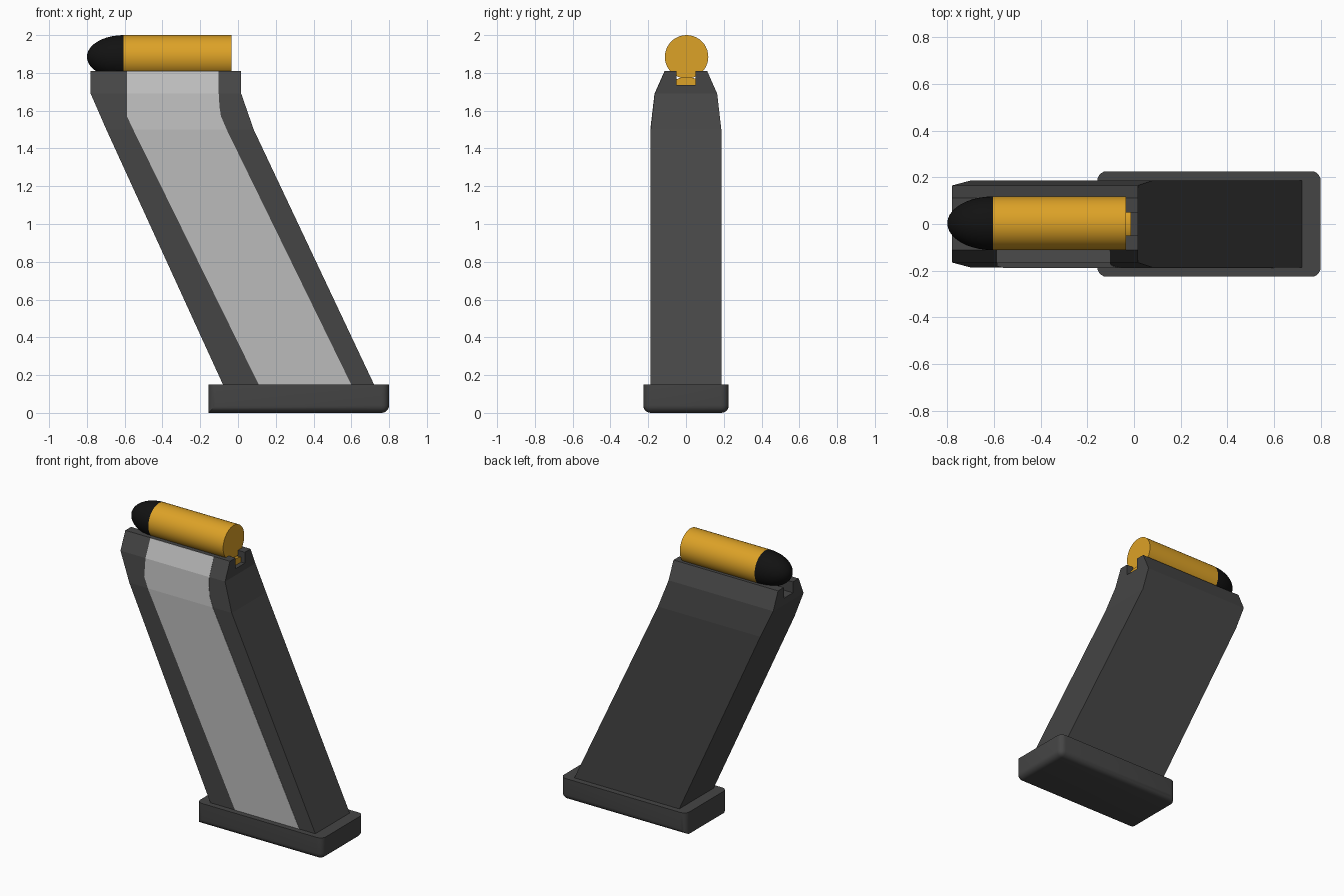
import bpy, bmesh, math

if "Cube" in bpy.data.objects:
    bpy.data.objects.remove(bpy.data.objects["Cube"])


def material(name, color):
    m = bpy.data.materials.new(name)
    m.diffuse_color = (*color, 1)
    m.use_nodes = True
    m.node_tree.nodes["Principled BSDF"].inputs["Base Color"].default_value = m.diffuse_color
    return m


DARK = material("dark_plastic", (0.06, 0.06, 0.06))
LIGHT = material("light_grey", (0.5, 0.5, 0.5))
BRASS = material("brass", (0.72, 0.36, 0.02))
BLACK = material("black_tip", (0.006, 0.006, 0.006))


def finish(bm, name, mat=None, smooth=False):
    bmesh.ops.recalc_face_normals(bm, faces=bm.faces[:])
    mesh = bpy.data.meshes.new(name)
    bm.to_mesh(mesh)
    bm.free()
    ob = bpy.data.objects.new(name, mesh)
    bpy.context.collection.objects.link(ob)
    if mat:
        mesh.materials.append(mat)
    if smooth:
        bpy.ops.object.select_all(action='DESELECT')
        ob.select_set(True)
        bpy.context.view_layer.objects.active = ob
        bpy.ops.object.shade_smooth_by_angle(angle=math.radians(35))
    return ob


def skin(bm, rings):
    """Join equal rings of vertices with quads."""
    n = len(rings[0])
    for a, b in zip(rings, rings[1:]):
        for i in range(n):
            j = (i + 1) % n
            bm.faces.new((a[i], a[j], b[j], b[i]))
    bm.faces.new(rings[0])
    bm.faces.new(rings[-1])


def loft(name, sections, mat):
    """Stack rectangles given as (z, x0, x1, y0, y1)."""
    bm = bmesh.new()
    rings = [[bm.verts.new((x, y, z)) for x, y in
              ((x0, y0), (x1, y0), (x1, y1), (x0, y1))]
             for z, x0, x1, y0, y1 in sections]
    skin(bm, rings)
    return finish(bm, name, mat)


def lathe_x(name, profile, z, mat, sides=40):
    """Turn (x, radius) points about a lengthwise axis."""
    bm = bmesh.new()
    rings = []
    for x, r in profile:
        rings.append([bm.verts.new((x, 0.003 + r * math.cos(t), z + r * math.sin(t)))
                      for t in (2 * math.pi * i / sides for i in range(sides))])
    skin(bm, rings)
    bmesh.ops.remove_doubles(bm, verts=bm.verts[:], dist=1e-5)
    return finish(bm, name, mat, True)


def box(bm, x0, x1, y0, y1, z0, z1):
    for v in bmesh.ops.create_cube(bm, size=1)["verts"]:
        v.co = (x1 if v.co.x > 0 else x0, y1 if v.co.y > 0 else y0,
                z1 if v.co.z > 0 else z0)


# leaning body with tapered top
body = loft("body", [(z, a, b, -w, w) for z, a, b, w in (
    (0.14, -0.075, 0.725, 0.187), (1.5, -0.697, 0.083, 0.187),
    (1.69, -0.78, 0.017, 0.165), (1.81, -0.78, 0.017, 0.112))], DARK)

# slot along the top
bm = bmesh.new()
box(bm, -0.9, 0.2, -0.05, 0.05, 1.735, 1.95)
cutter = finish(bm, "slot_cutter")
cutter.hide_render = True
cutter.hide_viewport = True
mod = body.modifiers.new("slot", 'BOOLEAN')
mod.operation = 'DIFFERENCE'
mod.object = cutter
mod.solver = 'EXACT'

# light panel set flush in the front face
loft("side_panel", [(z, a, b, -w - 0.002, -w + 0.02) for z, a, b, w in (
    (0.145, 0.112, 0.602, 0.187), (1.5, -0.555, -0.06, 0.187),
    (1.57, -0.588, -0.09, 0.179), (1.62, -0.588, -0.098, 0.173),
    (1.69, -0.588, -0.102, 0.165), (1.809, -0.588, -0.104, 0.112))], LIGHT)

# base plate, rounded except on its top and its lower left edge
bm = bmesh.new()
box(bm, -0.157, 0.8, -0.226, 0.226, 0, 0.15)
edges = []
for e in bm.edges:
    a, b = e.verts[0].co, e.verts[1].co
    top = a.z > 0.1 and b.z > 0.1
    low_left = a.x < 0 and b.x < 0 and a.z < 0.1 and b.z < 0.1
    if not top and not low_left:
        edges.append(e)
bmesh.ops.bevel(bm, geom=edges, offset=0.04, segments=5, profile=0.5, affect='EDGES')
finish(bm, "base_plate", DARK, True)


# rounds: a straight case with a half-ellipsoid tip
def rounds(prefix, back, joint, tip, z, r=0.115):
    lathe_x(prefix + "_case", [(back, r), (joint, r)], z, BRASS)
    arc = [i * math.pi / 20 for i in range(11)]
    lathe_x(prefix + "_tip", [(joint + (tip - joint) * math.sin(t),
                              max(r * math.cos(t), 0.0005)) for t in arc], z, BLACK)


rounds("top_round", -0.035, -0.605, -0.8, 1.885)
rounds("lower_round", -0.012, -0.55, -0.7, 1.664)
